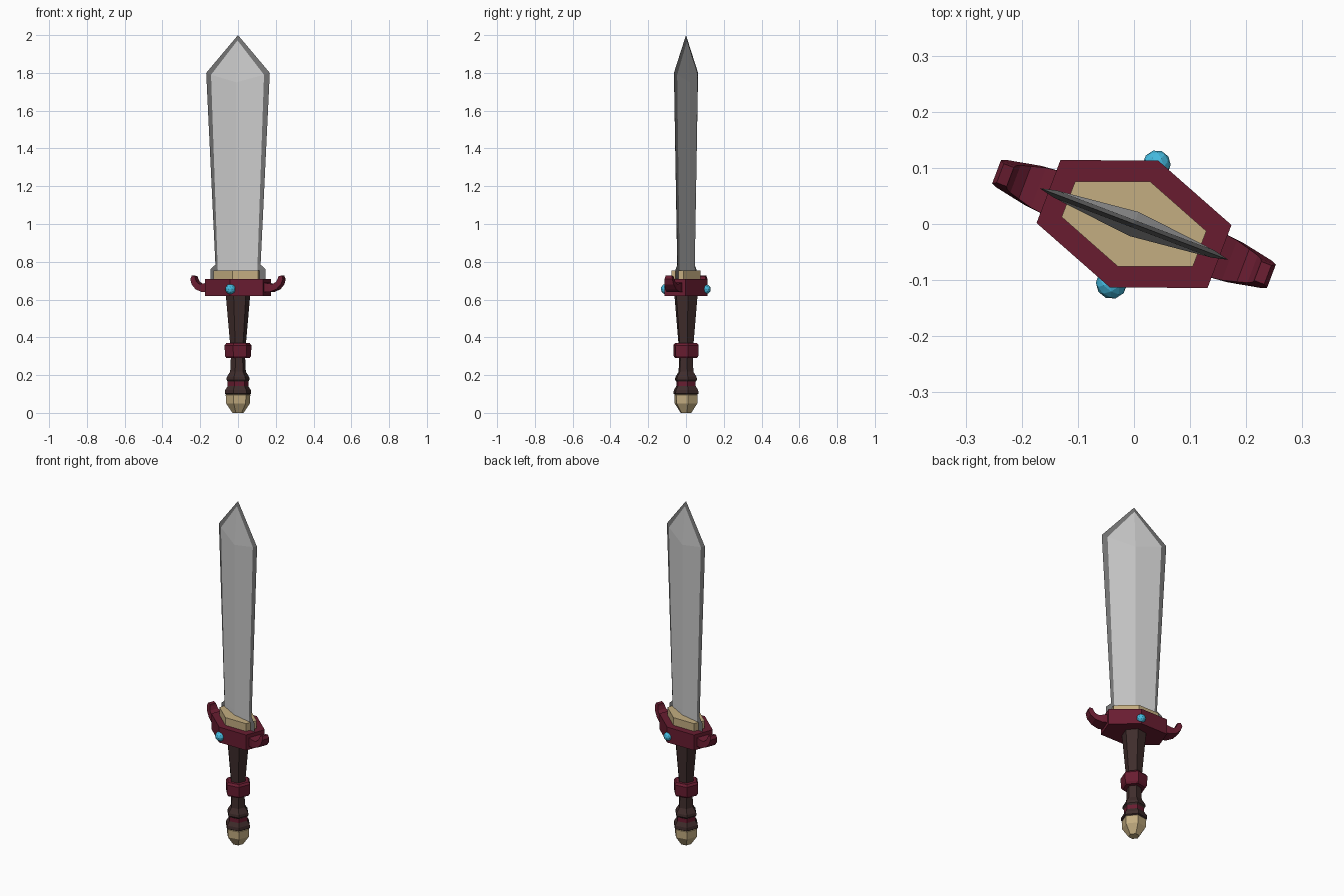
import bpy, bmesh, math
from mathutils import Matrix

if "Cube" in bpy.data.objects:
    bpy.data.objects.remove(bpy.data.objects["Cube"])

# The whole sword is turned about z relative to the axes
TURN = Matrix.Rotation(math.radians(-20.8), 4, 'Z')


def material(name, rgb):
    m = bpy.data.materials.new(name)
    m.diffuse_color = (*rgb, 1)
    m.use_nodes = True
    m.node_tree.nodes["Principled BSDF"].inputs["Base Color"].default_value = m.diffuse_color
    return m


RED = material("dark_red", (0.14, 0.012, 0.03))
GOLD = material("pale_gold", (0.55, 0.42, 0.22))
BROWN = material("dark_brown", (0.05, 0.026, 0.025))
CYAN = material("cyan", (0.06, 0.5, 0.75))
STEEL = material("edge_steel", (0.17, 0.17, 0.17))


def finish(name, bm, mat=None):
    bmesh.ops.recalc_face_normals(bm, faces=bm.faces)
    bm.transform(TURN)
    me = bpy.data.meshes.new(name)
    bm.to_mesh(me)
    bm.free()
    if mat:
        me.materials.append(mat)
    ob = bpy.data.objects.new(name, me)
    bpy.context.collection.objects.link(ob)
    return ob


def loft(name, rings, mat=None):
    """Skin a list of equal-length point rings and cap both ends."""
    bm = bmesh.new()
    vs = [[bm.verts.new(p) for p in r] for r in rings]
    n = len(vs[0])
    for a, b in zip(vs, vs[1:]):
        for i in range(n):
            j = (i + 1) % n
            bm.faces.new((a[i], a[j], b[j], b[i]))
    bm.faces.new(vs[0])
    bm.faces.new(vs[-1])
    return finish(name, bm, mat)


def hex_ring(r, z):
    return [(r * math.sin(k * math.pi / 3), r * math.cos(k * math.pi / 3), z) for k in range(6)]


def turned(name, profile, mat):
    return loft(name, [hex_ring(r, z) for r, z in profile], mat)


def long_hex(name, end, side, mid, z0, z1, mat):
    out = [(end, side), (0, mid), (-end, side), (-end, -side), (0, -mid), (end, -side)]
    return loft(name, [[(x, y, z) for x, y in out] for z in (z0, z1)], mat)


# Pommel, grip and rings: six-sided turned parts
turned("pommel", [(0.03, 0.0), (0.064, 0.05), (0.066, 0.095), (0.055, 0.105)], GOLD)
turned("grip_base", [(0.06, 0.095), (0.071, 0.102), (0.069, 0.12), (0.053, 0.145)], BROWN)
turned("lower_band", [(0.055, 0.138), (0.055, 0.165)], RED)
turned("grip_knob", [(0.05, 0.16), (0.062, 0.175), (0.06, 0.19), (0.042, 0.218), (0.038, 0.3)], BROWN)
turned("grip_ring", [(0.062, 0.29), (0.07, 0.302), (0.072, 0.358), (0.062, 0.37)], RED)
turned("grip", [(0.042, 0.36), (0.066, 0.63)], BROWN)

# Guard block and blade collar
long_hex("guard", 0.163, 0.06, 0.121, 0.62, 0.71, RED)
long_hex("collar", 0.125, 0.034, 0.081, 0.70, 0.755, GOLD)

# Upturned guard horns: (lower x, z), (upper x, z), half width
HORN = [((0.15, 0.64), (0.15, 0.692), 0.042),
        ((0.192, 0.64), (0.182, 0.685), 0.038),
        ((0.228, 0.654), (0.208, 0.682), 0.031),
        ((0.253, 0.68), (0.226, 0.694), 0.026),
        ((0.262, 0.708), (0.234, 0.712), 0.022),
        ((0.255, 0.727), (0.236, 0.724), 0.018)]
for s, label in ((-1, "left"), (1, "right")):
    loft("guard_horn_" + label,
         [[(s * a[0], -w, a[1]), (s * a[0], w, a[1]), (s * b[0], w, b[1]), (s * b[0], -w, b[1])]
          for a, b, w in HORN], RED)

# Gems on front and back of the guard
for y, r, label in ((-0.113, 0.028, "front"), (0.114, 0.025, "back")):
    bm = bmesh.new()
    bmesh.ops.create_icosphere(bm, subdivisions=2, radius=r,
                               matrix=Matrix.Translation((0, y, 0.655)))
    finish("gem_" + label, bm, CYAN)

# Blade: ridged light faces, dark sharpened edge and small ears at the base
INNER = [(0.125, 0.69), (0.112, 0.76), (0.15, 1.79), (0, 1.972)]
OUTER = [(0.155, 0.69), (0.155, 0.76), (0.18, 1.80), (0, 2.0)]
OUTER.insert(2, (0.128, 0.785))
INNER.insert(2, (0.113, 0.785))
EDGE_T, RIDGE_T = 0.007, 0.023
flat, edge = bmesh.new(), bmesh.new()
for sx in (-1, 1):
    for sy in (-1, 1):
        inn = [(sx * x, sy * EDGE_T, z) for x, z in INNER]
        out = [(sx * x, 0, z) for x, z in OUTER]
        for i in range(4):
            edge.faces.new([edge.verts.new(p) for p in (inn[i], out[i], out[i + 1], inn[i + 1])])
        ridge = [(0, sy * RIDGE_T, z) for z in (0.69, 0.76, 0.785, 1.75)]
        for i in range(3):
            flat.faces.new([flat.verts.new(p) for p in (ridge[i], inn[i], inn[i + 1], ridge[i + 1])])
        flat.faces.new([flat.verts.new(p) for p in (ridge[3], inn[3], inn[4])])
for bm, name, mat in ((flat, "blade_faces", None), (edge, "blade_edge", STEEL)):
    bmesh.ops.remove_doubles(bm, verts=bm.verts, dist=0.0005)
    finish(name, bm, mat)
